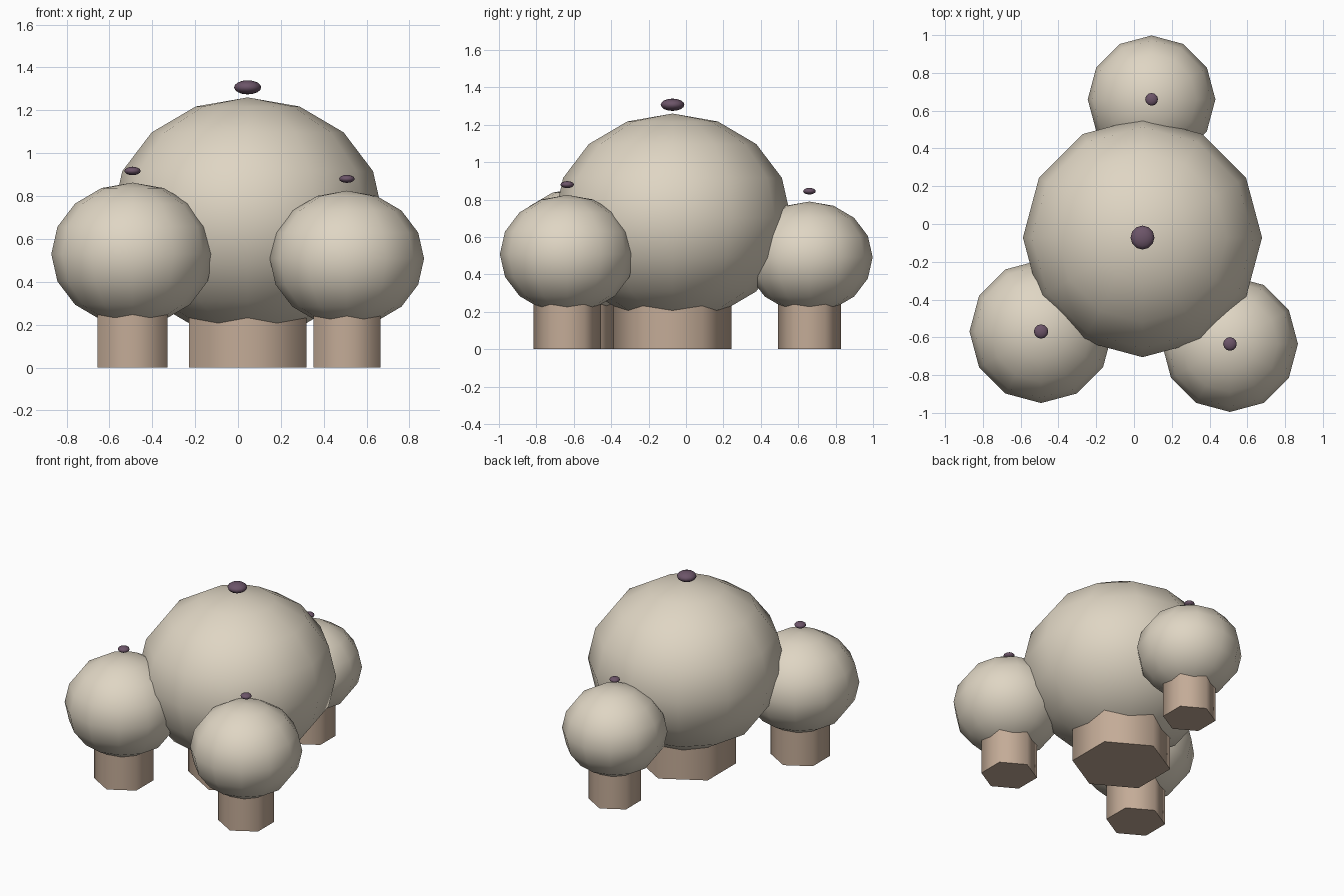
import bpy
import math

if "Cube" in bpy.data.objects:
    bpy.data.objects.remove(bpy.data.objects["Cube"])


def material(name, color):
    m = bpy.data.materials.new(name)
    m.diffuse_color = (*color, 1)
    m.use_nodes = True
    m.node_tree.nodes["Principled BSDF"].inputs["Base Color"].default_value = m.diffuse_color
    return m


cap_mat = material("cream", (0.74, 0.67, 0.55))
stem_mat = material("tan", (0.55, 0.41, 0.31))
knob_mat = material("plum", (0.15, 0.09, 0.14))


def finish(name, mat, scale=(1, 1, 1)):
    ob = bpy.context.object
    ob.name = name
    ob.scale = scale
    bpy.ops.object.transform_apply(location=False, rotation=False, scale=True)
    ob.data.materials.append(mat)
    bpy.ops.object.shade_smooth_by_angle(angle=math.radians(70))


def ball(name, mat, loc, r, flat):
    bpy.ops.mesh.primitive_uv_sphere_add(segments=12, ring_count=8, radius=r, location=loc)
    finish(name, mat, (1, 1, flat))


def mushroom(name, x, y, r, z, knob_z):
    # flattened low-poly cap
    ball(name + "_cap", cap_mat, (x, y, z), r, 0.88)
    # six-sided stem, corners towards front and back
    h = z - 0.44 * r
    bpy.ops.mesh.primitive_cylinder_add(vertices=6, radius=0.5 * r, depth=h,
                                        location=(x, y, h / 2))
    finish(name + "_stem", stem_mat)
    # small knob floating above the cap
    ball(name + "_knob", knob_mat, (x, y, knob_z), 0.1 * r, 0.52)


# name, x, y, cap radius, cap centre height, knob height
for spec in [
    ("centre", 0.045, -0.072, 0.633, 0.703, 1.307),
    ("front_left", -0.492, -0.569, 0.379, 0.529, 0.917),
    ("front_right", 0.508, -0.635, 0.360, 0.508, 0.880),
    ("back", 0.093, 0.660, 0.338, 0.492, 0.845),
]:
    mushroom(*spec)
